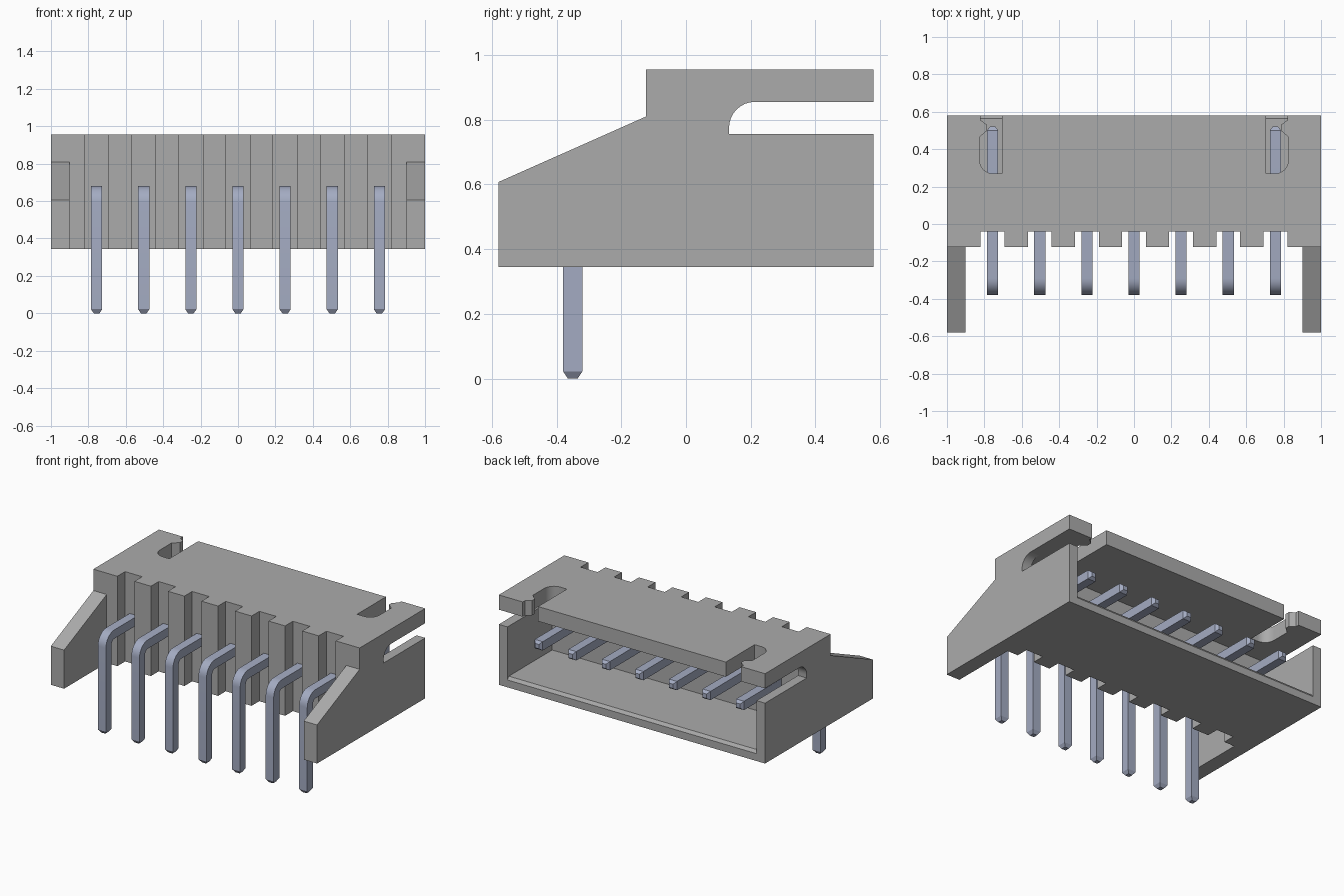
import bpy, bmesh, math
from mathutils import Vector

cube = bpy.data.objects.get("Cube")
if cube:
    bpy.data.objects.remove(cube, do_unlink=True)


def material(name, rgb, metallic=0.0):
    m = bpy.data.materials.new(name)
    m.use_nodes = True
    m.diffuse_color = (*rgb, 1)
    m.node_tree.nodes["Principled BSDF"].inputs["Base Color"].default_value = (*rgb, 1)
    return m


GREY = material("housing grey", (0.41, 0.41, 0.41))
STEEL = material("pin blue grey", (0.37, 0.41, 0.54))


def add_object(name, mesh):
    ob = bpy.data.objects.new(name, mesh)
    bpy.context.collection.objects.link(ob)
    return ob


def finish(bm, name, mat):
    bmesh.ops.recalc_face_normals(bm, faces=bm.faces[:])
    mesh = bpy.data.meshes.new(name)
    bm.to_mesh(mesh)
    bm.free()
    mesh.materials.append(mat)
    return mesh


def prism(name, profile, axis, lo, hi):
    """Extrude an xy profile along z, or a yz profile along x."""
    bm = bmesh.new()
    place = (lambda p: (p[0], p[1], lo)) if axis == "z" else (lambda p: (lo, p[0], p[1]))
    face = bm.faces.new([bm.verts.new(place(p)) for p in profile])
    out = bmesh.ops.extrude_face_region(bm, geom=[face])
    shift = Vector((0, 0, hi - lo)) if axis == "z" else Vector((hi - lo, 0, 0))
    moved = [v for v in out["geom"] if isinstance(v, bmesh.types.BMVert)]
    bmesh.ops.translate(bm, verts=moved, vec=shift)
    return add_object(name, finish(bm, name, GREY))


def arc(cx, cy, r, a0, a1, n=8):
    return [(cx + r * math.cos(math.radians(a0 + (a1 - a0) * i / n)),
             cy + r * math.sin(math.radians(a0 + (a1 - a0) * i / n))) for i in range(n + 1)]


# Main dimensions
PITCH, COUNT = 0.252, 7
PIN_X = [(i - (COUNT - 1) / 2) * PITCH for i in range(COUNT)]
BACK, FRONT, NOTCH = 0.58, -0.123, -0.04
BOTTOM, CEILING, TOP = 0.345, 0.855, 0.955
INNER_Y, INNER_X, FLOOR = 0.10, 0.935, 0.415

# Front edge with one notch for each pin, from -x to +x
front_edge = [(-1, FRONT)]
for x in PIN_X:
    front_edge += [(x - 0.064, FRONT), (x - 0.064, NOTCH),
                   (x + 0.064, NOTCH), (x + 0.064, FRONT)]
front_edge.append((1, FRONT))

# Top plate with two hooked slots open at the back
slot = [(0.82, BACK), (0.82, 0.555), (0.785, 0.53), (0.785, 0.50), (0.825, 0.465)]
slot += arc(0.755, 0.34, 0.07, 0, -90)
slot += [(0.705, 0.27), (0.705, BACK)]
back_edge = [(1, BACK)] + slot + [(-x, y) for x, y in reversed(slot)] + [(-1, BACK)]
prism("top_plate", front_edge + back_edge, "z", CEILING, TOP)

# Notched front wall that holds the pins
prism("front_wall", front_edge + [(1, INNER_Y), (-1, INNER_Y)], "z", BOTTOM, CEILING)

# Floor with a chamfered mouth
prism("floor", [(INNER_Y, BOTTOM), (BACK, BOTTOM), (BACK, FLOOR - 0.02),
                (BACK - 0.015, FLOOR), (INNER_Y, FLOOR)], "x", -INNER_X, INNER_X)

# Side walls with a rounded slot below the top plate, and front wings
side = [(INNER_Y, BOTTOM), (BACK, BOTTOM), (BACK, 0.755), (0.133, 0.755)]
side += arc(0.213, CEILING - 0.08, 0.08, 180, 90)
side += [(INNER_Y, CEILING)]
wing = [(-0.58, BOTTOM), (FRONT, BOTTOM), (FRONT, 0.81), (-0.58, 0.607)]
for name, s in (("left", 1), ("right", -1)):
    prism(name + "_side_wall", side, "x", s * INNER_X, s * 1.0)
    prism(name + "_wing", wing, "x", s * 0.9, s * 1.0)

# Bent square pin with tapered ends: (y, z, direction angle, half width)
path = [(-0.35, 0, 90, 0.015), (-0.35, 0.022, 90, 0.03)]
path += [(y, z, a, 0.03) for (y, z), a in
         zip(arc(-0.29, 0.59, 0.06, 180, 90), [90 - 90 * i / 8 for i in range(9)])]
path += [(0.50, 0.65, 0, 0.03), (0.52, 0.65, 0, 0.015)]
bm = bmesh.new()
rings = []
for y, z, a, h in path:
    ny, nz = -math.sin(math.radians(a)) * h, math.cos(math.radians(a)) * h
    rings.append([bm.verts.new((sx * h, y + sn * ny, z + sn * nz))
                  for sx, sn in ((-1, -1), (1, -1), (1, 1), (-1, 1))])
for r0, r1 in zip(rings, rings[1:]):
    for i in range(4):
        j = (i + 1) % 4
        bm.faces.new((r0[i], r0[j], r1[j], r1[i]))
bm.faces.new(rings[0])
bm.faces.new(rings[-1])
pin_mesh = finish(bm, "pin", STEEL)
for i, x in enumerate(PIN_X):
    add_object(f"pin_{i + 1}", pin_mesh).location.x = x

# Smooth the rounded parts and keep the edges sharp
bpy.ops.object.select_all(action="DESELECT")
for name in ("pin_1", "top_plate", "left_side_wall", "right_side_wall"):
    ob = bpy.data.objects[name]
    ob.select_set(True)
    bpy.context.view_layer.objects.active = ob
bpy.ops.object.shade_smooth_by_angle(angle=math.radians(30))
bpy.ops.object.select_all(action="DESELECT")
